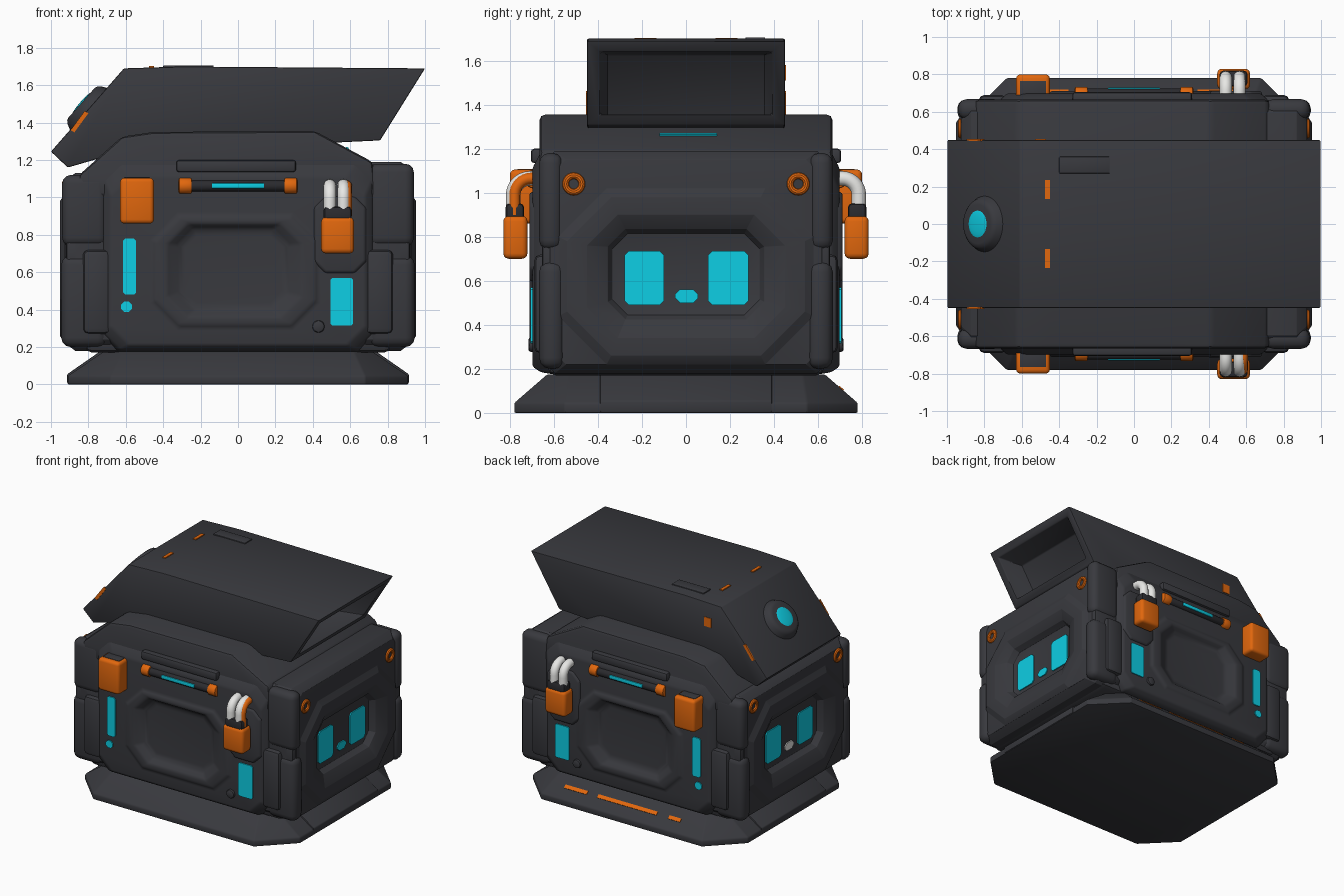
import bpy, bmesh, math
from mathutils import Vector, Matrix

if "Cube" in bpy.data.objects:
    bpy.data.objects.remove(bpy.data.objects["Cube"])


def material(name, rgb):
    m = bpy.data.materials.new(name)
    m.diffuse_color = (*rgb, 1)
    m.use_nodes = True
    m.node_tree.nodes["Principled BSDF"].inputs["Base Color"].default_value = m.diffuse_color
    return m


DARK = material("charcoal", (0.040, 0.041, 0.048))
BLACK = material("black_rubber", (0.024, 0.024, 0.028))
ORANGE = material("orange", (0.75, 0.135, 0.004))
CYAN = material("cyan", (0.004, 0.62, 0.78))
WHITE = material("white", (0.82, 0.82, 0.80))


def finish(name, bm, mat, bevel=0.0, seg=2):
    bmesh.ops.recalc_face_normals(bm, faces=bm.faces[:])
    if bevel:
        edges = [e for e in bm.edges if e.is_manifold and e.calc_face_angle(0) > 0.3]
        bmesh.ops.bevel(bm, geom=edges, offset=bevel, segments=seg, profile=0.5,
                        affect='EDGES', clamp_overlap=True)
    me = bpy.data.meshes.new(name)
    bm.to_mesh(me)
    bm.free()
    me.materials.append(mat)
    ob = bpy.data.objects.new(name, me)
    bpy.context.collection.objects.link(ob)
    return ob


def box(name, x, y, z, mat, bevel=0.01, seg=2):
    bm = bmesh.new()
    bmesh.ops.create_cube(bm, size=1)
    size = [abs(a[1] - a[0]) for a in (x, y, z)]
    mid = [(a[0] + a[1]) / 2 for a in (x, y, z)]
    bmesh.ops.scale(bm, vec=size, verts=bm.verts[:])
    bmesh.ops.translate(bm, vec=mid, verts=bm.verts[:])
    return finish(name, bm, mat, bevel, seg)


def prism(name, profile, y0, y1, mat, bevel=0.015, edit=None):
    """Side profile in x,z extruded along y."""
    bm = bmesh.new()
    face = bm.faces.new([bm.verts.new((x, y0, z)) for x, z in profile])
    new = bmesh.ops.extrude_face_region(bm, geom=[face])["geom"]
    bmesh.ops.translate(bm, vec=(0, y1 - y0, 0),
                        verts=[g for g in new if isinstance(g, bmesh.types.BMVert)])
    bmesh.ops.recalc_face_normals(bm, faces=bm.faces[:])
    if edit:
        edit(bm)
    return finish(name, bm, mat, bevel)


def loft(name, axis, side, rings, mat, bevel=0.012):
    """Stack of chamfered rectangles: centre u, v, half sizes, chamfer, depth."""
    bm = bmesh.new()
    loops = []
    for cu, cv, hu, hv, c, d in rings:
        pts = [(hu - c, -hv), (hu, c - hv), (hu, hv - c), (hu - c, hv),
               (c - hu, hv), (-hu, hv - c), (-hu, c - hv), (c - hu, -hv)]
        loop = []
        for u, v in pts:
            u, v = u + cu, v + cv
            co = {"X": (side * d, u, v), "Y": (u, side * d, v), "Z": (u, v, d)}[axis]
            loop.append(bm.verts.new(co))
        loops.append(loop)
    for a, b in zip(loops, loops[1:]):
        for i in range(8):
            j = (i + 1) % 8
            bm.faces.new((a[i], a[j], b[j], b[i]))
    bm.faces.new(loops[0])
    bm.faces.new(loops[-1])
    return finish(name, bm, mat, bevel)


def plate(name, axis, side, u, v, depth, mat, chamfer=0.015):
    r = ((u[0] + u[1]) / 2, (v[0] + v[1]) / 2, (u[1] - u[0]) / 2, (v[1] - v[0]) / 2, chamfer)
    return loft(name, axis, side, [(*r, depth - 0.003), (*r, depth + 0.006)], mat, 0)


def rod(name, center, radius, length, mat, direction, r2=None, bevel=0.01, sides=24):
    bm = bmesh.new()
    bmesh.ops.create_cone(bm, cap_ends=True, segments=sides, radius1=radius,
                          radius2=radius if r2 is None else r2, depth=length)
    rot = Vector(direction).to_track_quat('Z', 'Y').to_matrix().to_4x4()
    bmesh.ops.transform(bm, matrix=Matrix.Translation(center) @ rot, verts=bm.verts[:])
    return finish(name, bm, mat, bevel)


def tube(name, x, side, radius, mat, shift=0.0):
    """Hose leaving the wall and bending down into its holder."""
    pts = [(0.66, 1.065)]
    pts += [(0.71 + 0.075 * math.sin(a), 0.99 + 0.075 * math.cos(a))
            for a in [i * math.pi / 16 for i in range(9)]]
    pts.append((0.785, 0.90))
    cu = bpy.data.curves.new(name, 'CURVE')
    cu.dimensions = '3D'
    cu.bevel_depth = radius
    cu.bevel_resolution = 4
    cu.use_fill_caps = True
    sp = cu.splines.new('POLY')
    sp.points.add(len(pts) - 1)
    for p, (y, z) in zip(sp.points, pts):
        p.co = (x, side * (y - shift), z, 1)
    cu.materials.append(mat)
    ob = bpy.data.objects.new(name, cu)
    bpy.context.collection.objects.link(ob)
    bpy.ops.object.select_all(action='DESELECT')
    ob.select_set(True)
    bpy.context.view_layer.objects.active = ob
    bpy.ops.object.convert(target='MESH')


# Base skirt, with ramps at both ends
loft("base_skirt", "Z", 1, [(0, 0, .91, .78, .23, 0), (0, 0, .91, .78, .23, .045),
                            (0, 0, .72, .63, .10, .175)], DARK, 0.008)
for s in (-1, 1):
    prism("base_end_ramp", [(s * .6, .005), (s * .913, .005), (s * .913, .055), (s * .73, .182),
                            (s * .6, .182)], -.39, .39, DARK, 0.006)
# Orange line on the rear slope of the base
for x0, x1 in ((.34, .53), (-.25, .25), (-.45, -.35)):
    ob = box("base_rear_stripe", (x0, x1), (-.014, .014), (-.004, .004), ORANGE, 0)
    ob.rotation_euler.x = -math.atan2(.13, .15)
    ob.location = (0, .705, .111)

# Body core and roof
box("body_core", (-.82, .82), (-.63, .63), (.17, 1.10), DARK, 0.04)
prism("body_roof", [(-.86, 1.0), (-.85, 1.12), (-.62, 1.325), (-.45, 1.35), (.41, 1.355),
                    (.72, 1.19), (.74, 1.0)], -.665, .665, DARK, 0.025)
# Light strip on the roof slope under the overhang
strip = box("roof_light", (-.008, .008), (-.12, .14), (-.004, .004), CYAN, 0)
strip.rotation_euler.y = math.atan2(.165, .31)
strip.location = (.585, 0, 1.264)

# End faces with octagonal frame, windows and ring fittings
for s in (-1, 1):
    top = 1.19 if s > 0 else 1.13
    mid, half = (top + .18) / 2, (top - .18) / 2
    loft("end_face", "X", s, [
        (0, mid, .655, half, .06, .68), (0, mid, .655, half, .06, .87),
        (0, mid, .615, half - .04, .07, .925), (0, .62, .58, .40, .22, .927),
        (0, .62, .54, .36, .20, .952), (0, .62, .45, .28, .14, .952),
        (0, .63, .355, .205, .08, .915), (0, .63, .335, .185, .07, .87)], DARK)
    for y0, y1 in ((-.28, -.10), (.10, .285)):
        plate("end_window", "X", s, (y0, y1), (.49, .735), .872, CYAN, .02)
    plate("end_small_light", "X", s, (-.05, .055), (.50, .56), .872,
          CYAN if s > 0 else WHITE, .022)
    for y in (-.51, .51):
        bpy.ops.mesh.primitive_torus_add(location=(s * .927, y, 1.04),
                                         rotation=(0, math.pi / 2, 0), major_segments=24,
                                         minor_segments=10, major_radius=.037, minor_radius=.015)
        ring = bpy.context.object
        ring.name = "end_ring"
        ring.data.materials.append(ORANGE)
    # Corner columns
    for t in (-1, 1):
        box("corner_upper_block", (s * .70, s * .94), (t * .56, t * .667), (.74, top - .01), DARK, .045, 3)
        box("corner_lower_block", (s * .70, s * .945), (t * .55, t * .667), (.20, .69), DARK, .05, 3)
        box("corner_waist", (s * .69, s * .92), (t * .5, t * .655), (.6, .8), DARK, .02)
        box("corner_pad", (s * .68, s * .83), (t * .5, t * .69), (.27, .72), DARK, .03)

# Long sides
for s in (-1, 1):
    loft("side_panel", "Y", s, [
        (0, .685, .73, .51, .08, .60), (0, .685, .72, .50, .09, .66),
        (0, .66, .68, .45, .10, .698), (-.015, .605, .445, .305, .14, .698),
        (-.015, .605, .425, .285, .13, .712), (-.02, .61, .36, .25, .11, .712),
        (-.025, .615, .30, .22, .09, .675), (-.025, .615, .27, .19, .07, .665)], DARK)
    box("side_ledge", (-.33, .31), (s * .64, s * .705), (1.135, 1.20), DARK, .015)
    # Grab handle with light
    rod("handle_bar", (0, s * .695, 1.062), .030, .58, BLACK, (1, 0, 0))
    for x in (-.282, .282):
        rod("handle_cap", (x, s * .69, 1.062), .043, .07, ORANGE, (1, 0, 0))
    box("handle_light", (-.14, .14), (s * .715, s * .729), (1.048, 1.076), CYAN, .004)
    # Orange case and status lights
    box("side_case", (-.63, -.45), (s * .66, s * .80), (.86, 1.105), ORANGE, .022, 3)
    box("side_case_top", (-.61, -.47), (s * .66, s * .765), (1.07, 1.108), DARK, .003)
    plate("status_bar", "Y", s, (-.615, -.545), (.48, .78), .70, CYAN, .012)
    plate("status_dot", "Y", s, (-.625, -.567), (.387, .443), .70, CYAN, .017)
    # Hose holder, hoses and lower window
    loft("holder_pad", "Y", s, [(.545, .80, .15, .215, .06, .66), (.545, .80, .135, .20, .06, .712)], DARK)
    box("hose_holder", (.445, .62), (s * .72, s * .83), (.70, .895), ORANGE, .025, 3)
    box("hose_collar", (.458, .607), (s * .735, s * .82), (.86, .952), BLACK, .02)
    for x in (.491, .564):
        tube("white_hose", x, s, .033, WHITE)
    if s < 0:
        tube("orange_hose", .583, s, .026, ORANGE, .006)
    plate("side_window", "Y", s, (.495, .615), (.315, .57), .70, CYAN, .01)
    rod("side_knob", (.43, s * .70, .31), .035, .03, DARK, (0, 1, 0), sides=8)


# Upper housing: slanted nose, overhanging open end
def open_end(bm):
    face = max(bm.faces, key=lambda f: f.calc_center_median().x)
    bmesh.ops.inset_region(bm, faces=[face], thickness=.06, use_even_offset=True)
    inner = bmesh.ops.extrude_face_region(bm, geom=[face])["geom"]
    bm.faces.remove(face)
    vs = [g for g in inner if isinstance(g, bmesh.types.BMVert)]
    bmesh.ops.translate(bm, vec=(-.20, 0, -.01), verts=vs)
    for v in vs:
        v.co.y *= .92


prism("upper_housing", [(-1.0, 1.245), (-.61, 1.69), (-.30, 1.70), (1.0, 1.69), (.76, 1.305),
                        (.45, 1.29), (-.6, 1.25), (-.91, 1.16)], -.45, .45, DARK, .008, open_end)
box("roof_plate", (-.40, -.13), (.27, .36), (1.68, 1.706), DARK, .005)
for y in (-.185, .185):
    box("roof_marker", (-.475, -.45), (y - .05, y + .05), (1.688, 1.702), ORANGE, 0)
for s in (-1, 1):
    prism("nose_marker", [(-.895, 1.36), (-.875, 1.348), (-.80, 1.45), (-.82, 1.462)],
          s * .445, s * .454, ORANGE, 0)
box("rear_marker", (-.53, -.47), (.445, .454), (1.51, 1.58), ORANGE, 0)

# Sensor dome on the nose
n = Vector((-.748, 0, .663))
c = Vector((-.79, 0, 1.465))
rod("sensor_dome", c + n * .012, .175, .10, DARK, n, r2=.125, bevel=.02, sides=32)
bm = bmesh.new()
bmesh.ops.create_uvsphere(bm, u_segments=24, v_segments=12, radius=.08)
m = Matrix.Translation(c + n * .057) @ n.to_track_quat('Z', 'Y').to_matrix().to_4x4()
bmesh.ops.transform(bm, matrix=m @ Matrix.Diagonal((1, 1, .15, 1)), verts=bm.verts[:])
finish("sensor_lens", bm, CYAN)

# Smooth shading with crisp edges
bpy.ops.object.select_all(action='SELECT')
bpy.context.view_layer.objects.active = bpy.data.objects["body_core"]
bpy.ops.object.shade_smooth_by_angle(angle=math.radians(35))
